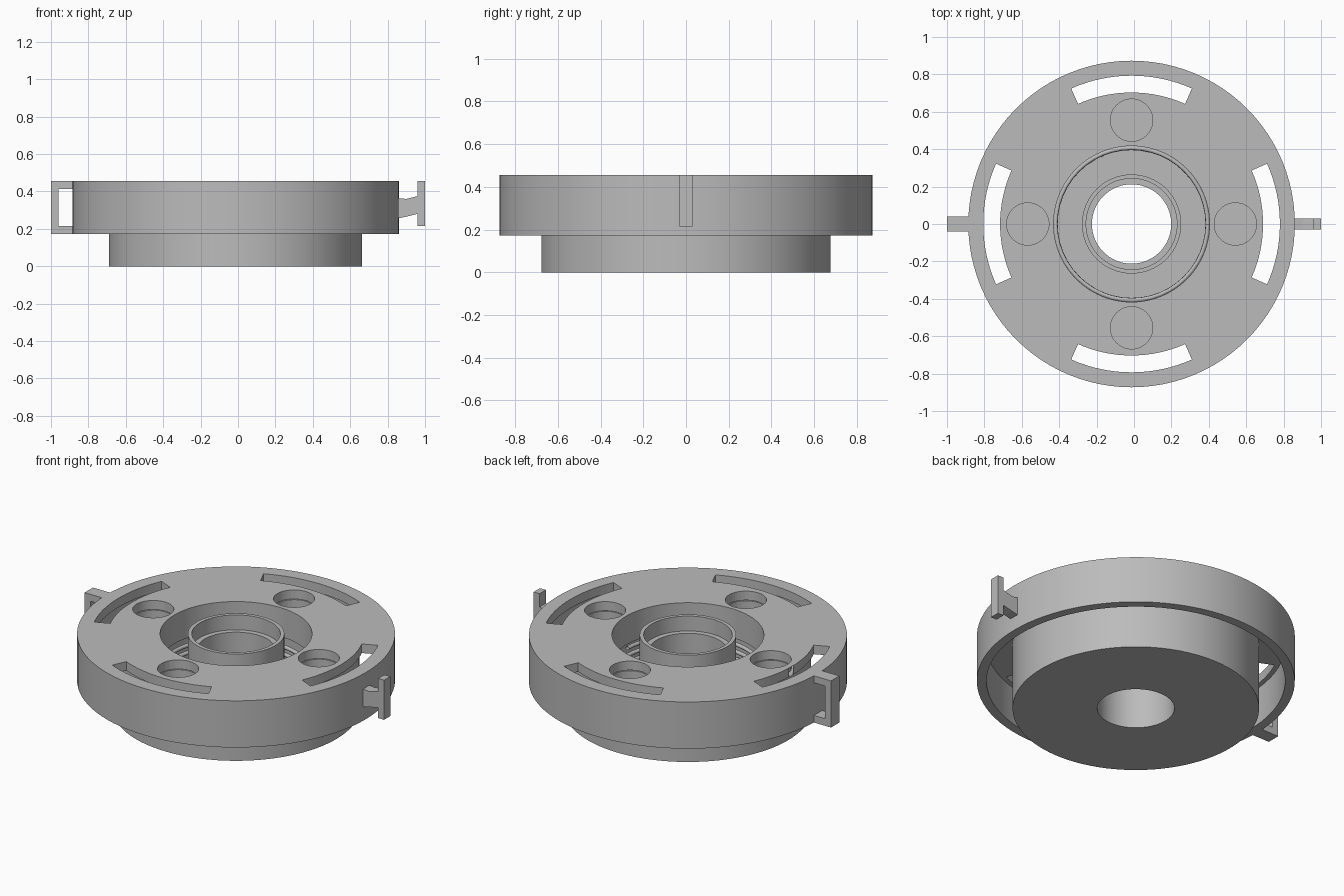
import bpy, bmesh, math
from mathutils import Matrix, Vector

if "Cube" in bpy.data.objects:
    bpy.data.objects.remove(bpy.data.objects["Cube"])

CX = -0.013          # axis of the round body
SEG = 96

grey = bpy.data.materials.new("plain grey")
grey.use_nodes = True
grey.diffuse_color = (0.5, 0.5, 0.5, 1)
grey.node_tree.nodes["Principled BSDF"].inputs["Base Color"].default_value = (0.5, 0.5, 0.5, 1)


def finish(name, bm, smooth=True):
    bmesh.ops.recalc_face_normals(bm, faces=bm.faces)
    mesh = bpy.data.meshes.new(name)
    bm.to_mesh(mesh)
    bm.free()
    mesh.materials.append(grey)
    ob = bpy.data.objects.new(name, mesh)
    bpy.context.collection.objects.link(ob)
    if smooth:
        shade(ob)
    return ob


def shade(ob):
    bpy.ops.object.select_all(action='DESELECT')
    ob.select_set(True)
    bpy.context.view_layer.objects.active = ob
    bpy.ops.object.shade_smooth_by_angle(angle=math.radians(30))


def lathe(name, profile):
    """Closed (radius, height) outline turned round the body axis."""
    bm = bmesh.new()
    rings = []
    for i in range(SEG):
        a = math.tau * i / SEG
        rings.append([bm.verts.new((CX + r * math.cos(a), r * math.sin(a), z)) for r, z in profile])
    n = len(profile)
    for i in range(SEG):
        p, q = rings[i], rings[(i + 1) % SEG]
        for j in range(n):
            k = (j + 1) % n
            bm.faces.new((p[j], q[j], q[k], p[k]))
    return finish(name, bm)


def prism(bm, points, vector):
    """Flat outline pushed along a vector."""
    face = bm.faces.new([bm.verts.new(p) for p in points])
    new = bmesh.ops.extrude_face_region(bm, geom=[face])["geom"]
    bmesh.ops.translate(bm, vec=vector, verts=[v for v in new if isinstance(v, bmesh.types.BMVert)])


def tab(name, outlines, half):
    """Plate cut from (x, z) outlines, centred on y = 0."""
    bm = bmesh.new()
    for outline in outlines:
        prism(bm, [(x, -half, z) for x, z in outline], Vector((0, 2 * half, 0)))
    return finish(name, bm, False)


def cut(ob, cutter):
    mod = ob.modifiers.new("cut", 'BOOLEAN')
    mod.operation = 'DIFFERENCE'
    mod.solver = 'EXACT'
    mod.object = cutter
    bpy.context.view_layer.objects.active = ob
    bpy.ops.object.modifier_apply(modifier=mod.name)
    shade(ob)


# Cap shell with a collar round the centre opening
cap = lathe("cap", [(0.873, 0.172), (0.873, 0.455), (0.417, 0.455), (0.417, 0.28),
                    (0.432, 0.28), (0.432, 0.4), (0.82, 0.4), (0.82, 0.172)])

# Drum with a spring well and a stepped centre tube
drum = lathe("drum", [(0.212, 0), (0.677, 0), (0.677, 0.396), (0.436, 0.396), (0.436, 0.07),
                      (0.265, 0.07), (0.265, 0.455), (0.243, 0.455), (0.243, 0.365), (0.212, 0.365)])

# Cutters: four curved slots and four round holes
slots = bmesh.new()
holes = bmesh.new()
for q in range(4):
    mid = q * math.pi / 2
    angles = [mid + math.radians(24) * (i / 8 - 1) for i in range(17)]
    arc = [(CX + 0.793 * math.cos(a), 0.793 * math.sin(a), 0.38) for a in angles]
    arc += [(CX + 0.703 * math.cos(a), 0.703 * math.sin(a), 0.38) for a in reversed(angles)]
    prism(slots, arc, Vector((0, 0, 0.12)))
    spot = Matrix.Translation((CX + 0.555 * math.cos(mid), 0.555 * math.sin(mid), 0.39))
    bmesh.ops.create_cone(holes, cap_ends=True, segments=48, radius1=0.113, radius2=0.113,
                          depth=0.3, matrix=spot)
slot_cutter = finish("slot_cutter", slots, False)
hole_cutter = finish("hole_cutter", holes, False)
cut(cap, slot_cutter)
cut(cap, hole_cutter)
cut(drum, hole_cutter)
for helper in (slot_cutter, hole_cutter):
    bpy.data.objects.remove(helper)

# Coil spring in the well
curve = bpy.data.curves.new("spring", 'CURVE')
curve.dimensions = '3D'
curve.bevel_depth = 0.012
curve.bevel_resolution = 2
path = curve.splines.new('POLY')
turns, steps = 4, 48
path.points.add(turns * steps)
for i, point in enumerate(path.points):
    a = math.tau * i / steps
    point.co = (CX + 0.407 * math.cos(a), 0.407 * math.sin(a), 0.085 + 0.045 * i / steps, 1)
curve.materials.append(grey)
spring = bpy.data.objects.new("spring", curve)
bpy.context.collection.objects.link(spring)

# Loop on one side
tab("side_loop", [[(-0.87, 0.172), (-1, 0.172), (-1, 0.455), (-0.87, 0.455),
                   (-0.87, 0.413), (-0.96, 0.413), (-0.96, 0.215), (-0.87, 0.215)]], 0.04)

# T-shaped catch on the other side
tab("side_catch", [[(0.85, 0.255), (0.85, 0.365), (0.9, 0.36), (0.96, 0.375), (0.96, 0.455),
                    (1, 0.455), (1, 0.215), (0.96, 0.215), (0.96, 0.28), (0.9, 0.265)]], 0.03)
